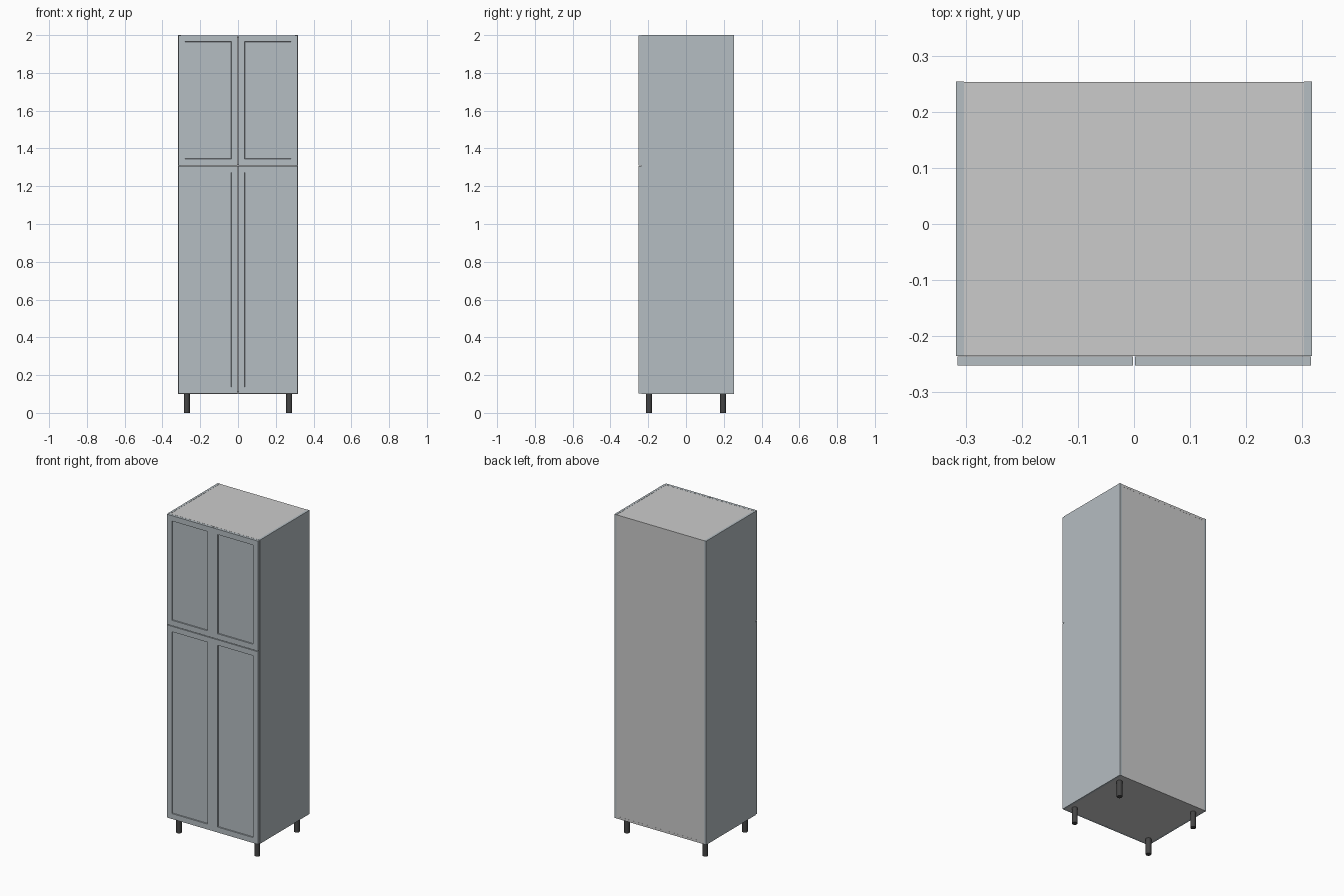
import bpy, bmesh

if "Cube" in bpy.data.objects:
    bpy.data.objects.remove(bpy.data.objects["Cube"])

def material(name, rgb):
    m = bpy.data.materials.new(name)
    m.diffuse_color = (*rgb, 1)
    m.use_nodes = True
    m.node_tree.nodes["Principled BSDF"].inputs["Base Color"].default_value = m.diffuse_color
    return m

slate = material("slate", (0.46, 0.51, 0.54))
black = material("black", (0.06, 0.06, 0.06))

def mirror(ob, x=True, y=False):
    mod = ob.modifiers.new("mirror", 'MIRROR')
    mod.use_axis = (x, y, False)
    mod.use_mirror_merge = False

def add_object(name, bm, mat=None):
    me = bpy.data.meshes.new(name)
    bm.to_mesh(me)
    bm.free()
    ob = bpy.data.objects.new(name, me)
    bpy.context.collection.objects.link(ob)
    if mat:
        me.materials.append(mat)
    return ob

def box_mesh(x, y, z):
    bm = bmesh.new()
    bmesh.ops.create_cube(bm, size=1)
    for v in bm.verts:
        v.co = [lo + (c + 0.5) * (hi - lo) for c, (lo, hi) in zip(v.co, (x, y, z))]
    bm.normal_update()
    return bm

def door(name, z):
    # slab with a recessed centre panel on the front
    bm = box_mesh((0.0015, 0.315), (-0.252, -0.236), z)
    front = min(bm.faces, key=lambda f: f.calc_center_median().y)
    bmesh.ops.inset_region(bm, faces=[front], thickness=0.048)
    bmesh.ops.inset_region(bm, faces=[front], thickness=0.001, depth=-0.007)
    mirror(add_object(name, bm, slate))

# carcass panels
W = (-0.303, 0.303)
sides = add_object("side_panels", box_mesh((0.303, 0.317), (-0.235, 0.254), (0.1, 2.0)), slate)
mirror(sides)
add_object("back_panel", box_mesh(W, (0.248, 0.253), (0.114, 1.985)))
add_object("top_panel", box_mesh(W, (-0.235, 0.2535), (1.985, 1.999)))
add_object("bottom_panel", box_mesh(W, (-0.235, 0.2535), (0.1, 0.114)))
add_object("fixed_shelf", box_mesh(W, (-0.235, 0.248), (1.302, 1.316)))

# two pairs of doors
door("lower_doors", (0.102, 1.307))
door("upper_doors", (1.311, 1.999))

# four round legs
bpy.ops.mesh.primitive_cylinder_add(vertices=24, radius=0.016, depth=0.1, location=(0.271, 0.196, 0.05))
leg = bpy.context.object
leg.name = "legs"
bpy.ops.object.transform_apply(location=True)
bpy.ops.object.shade_smooth_by_angle()
leg.data.materials.append(black)
mirror(leg, True, True)
